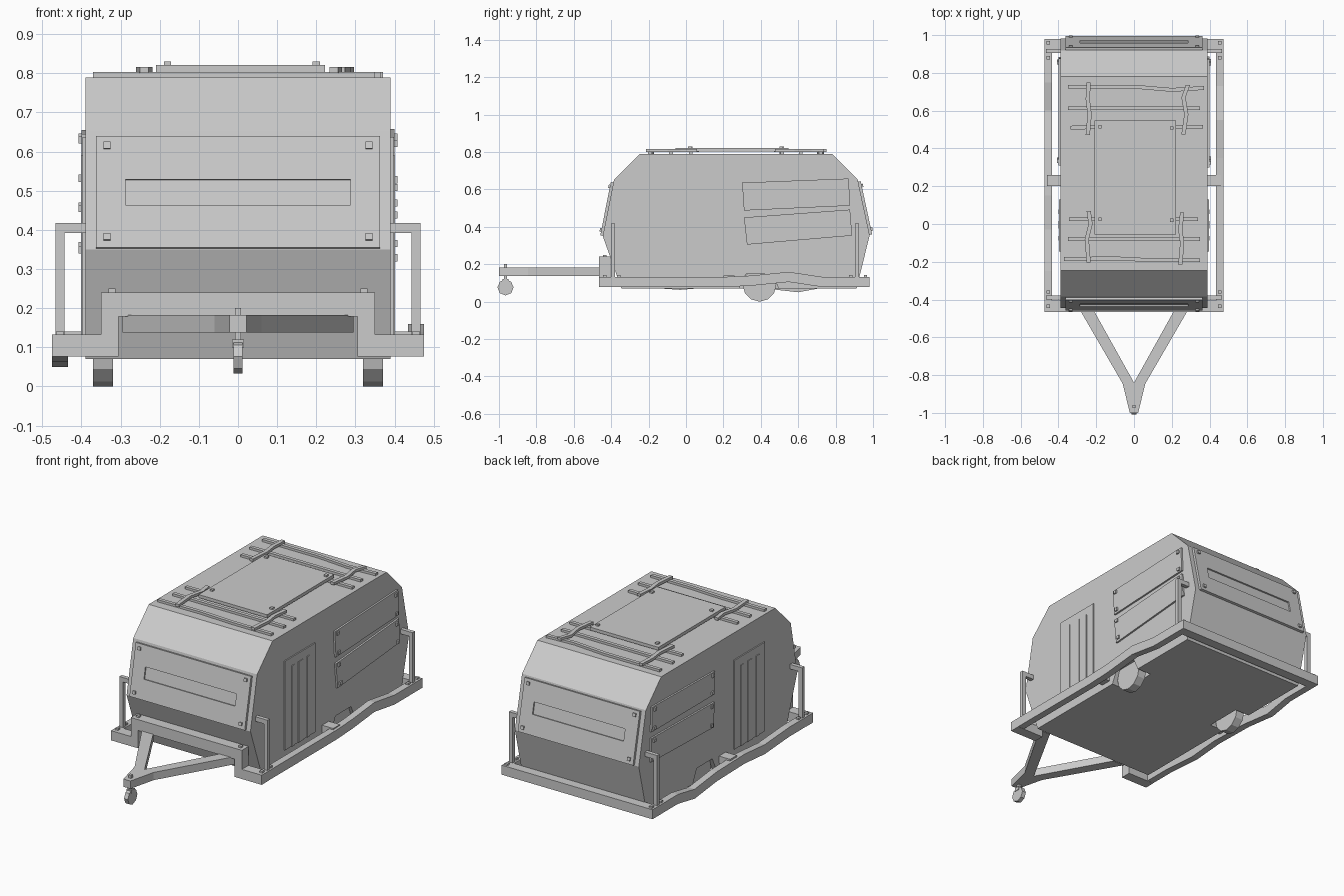
import bpy, bmesh
from mathutils import Vector, Matrix

if "Cube" in bpy.data.objects:
    bpy.data.objects.remove(bpy.data.objects["Cube"])


def finish(name, bm):
    bmesh.ops.recalc_face_normals(bm, faces=bm.faces)
    me = bpy.data.meshes.new(name)
    bm.to_mesh(me)
    bm.free()
    ob = bpy.data.objects.new(name, me)
    bpy.context.collection.objects.link(ob)
    return ob


def prism(name, pts, axis, a, b):
    """Extrude a 2D outline along an axis from a to b."""
    place = {'x': lambda u, v, w: (w, u, v),
             'y': lambda u, v, w: (u, w, v),
             'z': lambda u, v, w: (u, v, w)}[axis]
    bm = bmesh.new()
    lo = [bm.verts.new(place(u, v, a)) for u, v in pts]
    hi = [bm.verts.new(place(u, v, b)) for u, v in pts]
    bm.faces.new(lo)
    bm.faces.new(hi)
    n = len(pts)
    for i in range(n):
        j = (i + 1) % n
        bm.faces.new((lo[i], lo[j], hi[j], hi[i]))
    return finish(name, bm)


def ribbon(path, half, k):
    """Outline around a path, widened along coordinate k."""
    d = (half, 0) if k == 0 else (0, half)
    return ([(u - d[0], v - d[1]) for u, v in path] +
            [(u + d[0], v + d[1]) for u, v in reversed(path)])


def box(name, x, y, z, m=Matrix()):
    bm = bmesh.new()
    c = Vector(((x[0] + x[1]) / 2, (y[0] + y[1]) / 2, (z[0] + z[1]) / 2))
    s = (abs(x[1] - x[0]), abs(y[1] - y[0]), abs(z[1] - z[0]))
    bmesh.ops.create_cube(bm, size=1, matrix=m @ Matrix.Translation(c) @ Matrix.Diagonal((*s, 1)))
    return finish(name, bm)


def disc(name, x, y, z, r, width, sides):
    bm = bmesh.new()
    m = Matrix.Translation((x, y, z)) @ Matrix.Rotation(1.5707963, 4, 'Y')
    bmesh.ops.create_cone(bm, cap_ends=True, segments=sides, radius1=r, radius2=r,
                          depth=width, matrix=m)
    return finish(name, bm)


def cut(ob, cutter):
    mod = ob.modifiers.new("cut", 'BOOLEAN')
    mod.operation, mod.object, mod.solver = 'DIFFERENCE', cutter, 'EXACT'
    bpy.context.view_layer.objects.active = ob
    bpy.ops.object.modifier_apply(modifier=mod.name)
    bpy.data.objects.remove(cutter)


# Cabin shell with wheel arches
cabin = prism("cabin", [(-.345, .07), (-.445, .35), (-.385, .652), (-.246, .79), (.78, .79),
                        (.918, .652), (.982, .355), (.912, .07)], 'x', -.39, .39)
for s in (-1, 1):
    cut(cabin, prism("arch_cutter", [(.27, .04), (.51, .04), (.46, .147), (.32, .147)],
                     'x', *sorted((s * .30, s * .45))))

# Sloped end panels with recessed window slot and corner bolts
for name, out, lo, hi in (("front", -1, (-.445, .35), (-.385, .652)),
                          ("rear", 1, (.982, .355), (.918, .652))):
    lo, hi = Vector((0, *lo)), Vector((0, *hi))
    up = (hi - lo).normalized()
    x = Vector((1, 0, 0))
    m = Matrix((x, up.cross(x), up)).transposed().to_4x4()
    m.translation = lo
    panel = box(name + "_panel", (-.363, .363), (-.004, out * .014) if out > 0 else (.004, -.014),
                (.002, .293), m)
    cut(panel, box("slot_cutter", (-.287, .287), (out * .006, out * .05), (.113, .18), m))
    for sx in (-1, 1):
        for z in (.03, .268):
            box(name + "_panel_bolt", (sx * .335 - .009, sx * .335 + .009),
                (out * .01, out * .022), (z - .009, z + .009), m)

# Side doors and skewed side panels with bolts
skewed = {1: ([(.30, .636), (.87, .658), (.877, .513), (.31, .487)],
              [(.31, .45), (.877, .492), (.888, .353), (.326, .305)]),
          -1: ([(.31, .645), (.875, .655), (.88, .515), (.315, .515)],
               [(.315, .47), (.88, .48), (.885, .345), (.32, .33)])}
for s in (-1, 1):
    door = box("door", (s * .385, s * .397), (-.145, .13), (.13, .637))
    for y, w in ((-.075, .012), (-.005, .02), (.065, .012)):
        box("door_rib", (s * .39, s * .401), (y - w, y + w), (.13, .59))
    for quad in skewed[s]:
        prism("side_panel", quad, 'x', s * .385, s * .400)
        cy = sum(p[0] for p in quad) / 4
        cz = sum(p[1] for p in quad) / 4
        for y, z in quad:
            y, z = cy + (y - cy) * .92, cz + (z - cz) * .75
            box("side_panel_bolt", (s * .395, s * .408), (y - .009, y + .009), (z - .009, z + .009))

# Chassis: bent side rails, stepped front beam, rear beam
prism("right_rail", ribbon([(-.46, .105), (.2, .105), (.35, .112), (.55, .132), (.73, .105),
                            (.975, .105)], .027, 1), 'x', .435, .475)
prism("left_rail", ribbon([(-.46, .105), (-.25, .105), (-.03, .09), (.15, .105), (.4, .1),
                           (.6, .077), (.75, .105), (.975, .105)], .027, 1), 'x', -.475, -.435)
half = [(.35, .24), (.35, .132), (.475, .132), (.475, .077), (.305, .077), (.305, .178)]
prism("front_beam", half + [(-x, z) for x, z in reversed(half)], 'y', -.465, -.405)
box("rear_beam", (-.475, .475), (.925, .98), (.078, .132))

# Corner guards, side steps, wheels, chassis bolts
for s in (-1, 1):
    for y in (-.39, .915):
        box("guard_post", (s * .443, s * .467), (y - .011, y + .011), (.12, .417))
        box("guard_arm", (s * .385, s * .467), (y - .011, y + .011), (.392, .418))
    for y in (-.435, .96, -.36, .88):
        box("chassis_bolt", (s * .455 - .009, s * .455 + .009), (y - .009, y + .009), (.125, .142))
    box("side_step", (s * .38, s * .46), (.2, .26), (.1, .14))
    box("front_beam_bolt", (s * .322 - .009, s * .322 + .009), (-.444, -.426), (.235, .25))
    disc("wheel", s * .345, .393, .09, .09, .05, 12)

# Tow frame and hitch
prism("tow_frame", [(-.295, -.44), (-.06, -.845), (-.022, -1), (.022, -1), (.06, -.845),
                    (.295, -.44), (.223, -.44), (0, -.84), (-.223, -.44)], 'z', .138, .182)
box("hitch_pin", (-.008, .008), (-.973, -.957), (.1, .2))
box("hitch_collar", (-.015, .015), (-.98, -.95), (.1, .12))
disc("hitch_ring", 0, -.965, .076, .043, .024, 8)

# Roof rack: cross slats, bent straps and a bolted plate
for path in ([(-.35, .727), (0, .727), (.2, .71), (.37, .72)], [(-.35, .613), (.35, .613)],
             [(-.335, .51), (-.1, .515), (.365, .515)], [(-.345, .025), (.34, .025)],
             [(-.35, -.08), (.35, -.08)], [(-.37, -.185), (-.1, -.182), (.1, -.192), (.35, -.192)]):
    prism("rack_slat", ribbon(path, .01, 1), 'z', .785, .803)
for path in ([(-.24, .75), (-.245, .66), (-.235, .58), (-.245, .47)],
             [(.285, .735), (.262, .67), (.277, .58), (.262, .475)],
             [(-.24, .07), (-.23, 0), (-.25, -.08), (-.24, -.205)],
             [(.255, .06), (.245, -.03), (.255, -.1), (.245, -.215)]):
    prism("rack_strap", ribbon(path, .011, 0), 'z', .801, .816)
box("rack_plate", (-.21, .222), (-.055, .548), (.803, .821))
for x, y in ((-.18, .515), (.2, .508), (.2, .02), (-.18, .025)):
    box("rack_plate_bolt", (x - .009, x + .009), (y - .009, y + .009), (.815, .83))
